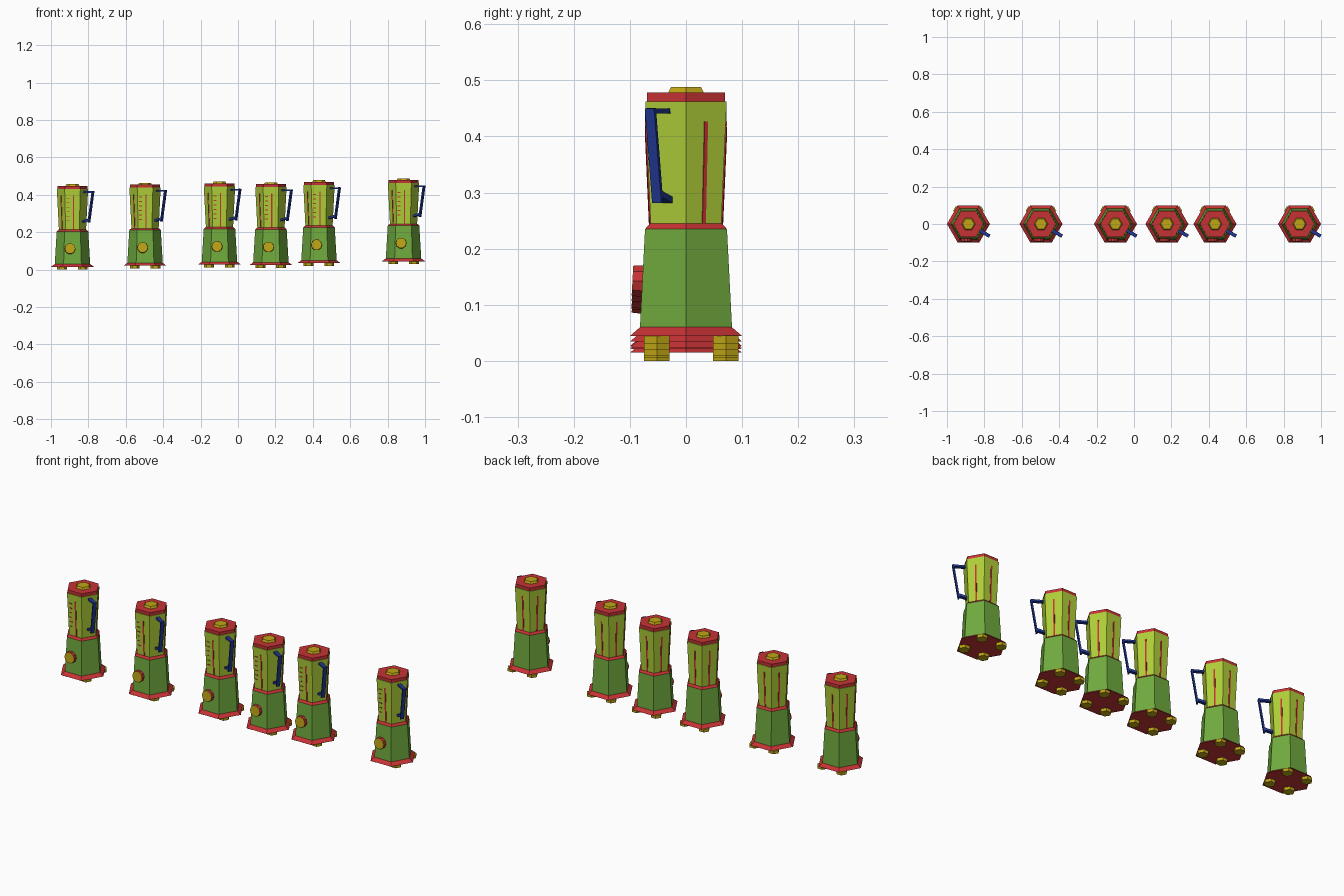
import bpy, bmesh, math
from mathutils import Vector, Matrix

if "Cube" in bpy.data.objects:
    bpy.data.objects.remove(bpy.data.objects["Cube"])


def material(name, rgb):
    m = bpy.data.materials.new(name)
    m.diffuse_color = (*rgb, 1)
    m.use_nodes = True
    m.node_tree.nodes["Principled BSDF"].inputs["Base Color"].default_value = m.diffuse_color
    return m


RED = material("red_trim", (0.57, 0.032, 0.035))
GREEN = material("base_green", (0.16, 0.40, 0.047))
LIME = material("jar_lime", (0.43, 0.62, 0.04))
GOLD = material("gold", (0.52, 0.38, 0.008))
BLUE = material("handle_blue", (0.016, 0.04, 0.30))

parts = []  # (name, mesh) of one blender, shared by all copies


def finish(bm, name, mat):
    bmesh.ops.recalc_face_normals(bm, faces=bm.faces)
    me = bpy.data.meshes.new(name)
    bm.to_mesh(me)
    bm.free()
    me.materials.append(mat)
    parts.append((name, me))


def prism(name, profile, mat, n=6, matrix=Matrix()):
    """Stacked n-sided rings; profile is (apothem, z)."""
    bm = bmesh.new()
    rings = []
    for ap, z in profile:
        r = ap / math.cos(math.pi / n)
        rings.append([bm.verts.new(matrix @ Vector((r * math.cos(2 * math.pi * k / n),
                                                    r * math.sin(2 * math.pi * k / n), z)))
                      for k in range(n)])
    for a, b in zip(rings, rings[1:]):
        for k in range(n):
            bm.faces.new((a[k], a[(k + 1) % n], b[(k + 1) % n], b[k]))
    bm.faces.new(rings[0])
    bm.faces.new(rings[-1])
    finish(bm, name, mat)


def beam(name, angle, start, end, width, thick, mat, side=0.0):
    """Flat bar between two (radius, z) points in the vertical plane at an angle."""
    a = math.radians(angle)
    out = Vector((math.cos(a), math.sin(a), 0))
    tan = Vector((-math.sin(a), math.cos(a), 0))
    p, q = (out * r + Vector((0, 0, z)) + tan * side for r, z in (start, end))
    d = q - p
    u = d.normalized()
    w = u.cross(tan)
    m = Matrix((u * d.length, tan * width, w * thick)).transposed().to_4x4()
    m.translation = (p + q) / 2
    bm = bmesh.new()
    bmesh.ops.create_cube(bm, size=1, matrix=m)
    finish(bm, name, mat)


def jar_r(z):
    return 0.063 + (z - 0.215) / 0.217 * 0.0095


# Base: flared foot plate, body and collar
prism("foot_plate", [(0.0995, 0.0148), (0.082, 0.030)], RED)
prism("base_body", [(0.082, 0.030), (0.073, 0.205)], GREEN)
prism("collar", [(0.073, 0.205), (0.064, 0.215)], RED)
for x in (-0.055, 0.055):
    for y in (-0.052, 0.071):
        prism("foot", [(0.023, 0), (0.023, 0.0155)], GOLD, matrix=Matrix.Translation((x, y, 0)))

# Jar, lid and filler cap
prism("jar", [(0.063, 0.215), (0.0725, 0.432)], LIME)
prism("lid", [(0.0695, 0.432), (0.0695, 0.448)], RED)
prism("lid_cap", [(0.032, 0.448), (0.027, 0.458)], GOLD)

# Dial, leaning with the base's front face
dial = Matrix.Translation((-0.013, -0.077, 0.112)) @ Matrix.Rotation(math.radians(87), 4, 'X')
prism("dial", [(0.028, 0), (0.027, 0.0175)], RED, 10, dial)
prism("dial_face", [(0.0265, 0.0175), (0.0265, 0.0185)], GOLD, 10, dial)

# Ribs up the jar faces, except under the handle
for ang in (30, 90, 150, 210, 270):
    beam("jar_rib", ang, (jar_r(0.216), 0.216), (jar_r(0.397), 0.397), 0.007, 0.004, RED,
         0.005 if ang == 270 else 0)

# Measuring marks on the front face
for i in range(6):
    z = 0.262 + i * 0.024
    beam("measure_mark", 270, (jar_r(z), z - 0.002), (jar_r(z), z + 0.002),
         0.016, 0.003, RED, -0.024)

# Handle on the front right face
beam("handle_grip", -30, (0.101, 0.252), (0.127, 0.42), 0.019, 0.007, BLUE)
beam("handle_top_arm", -30, (0.068, 0.415), (0.127, 0.415), 0.018, 0.009, BLUE)
beam("handle_bottom_arm", -30, (0.062, 0.256), (0.103, 0.268), 0.019, 0.011, BLUE)

# Six blenders in a row, each standing a little higher
row = [(-0.885, 0), (-0.497, 0.006), (-0.099, 0.012), (0.176, 0.009), (0.433, 0.020), (0.885, 0.030)]
for i, (x, z) in enumerate(row):
    for name, me in parts:
        ob = bpy.data.objects.new(f"blender_{i + 1}_{name}", me)
        ob.location = (x, 0, z)
        bpy.context.collection.objects.link(ob)
